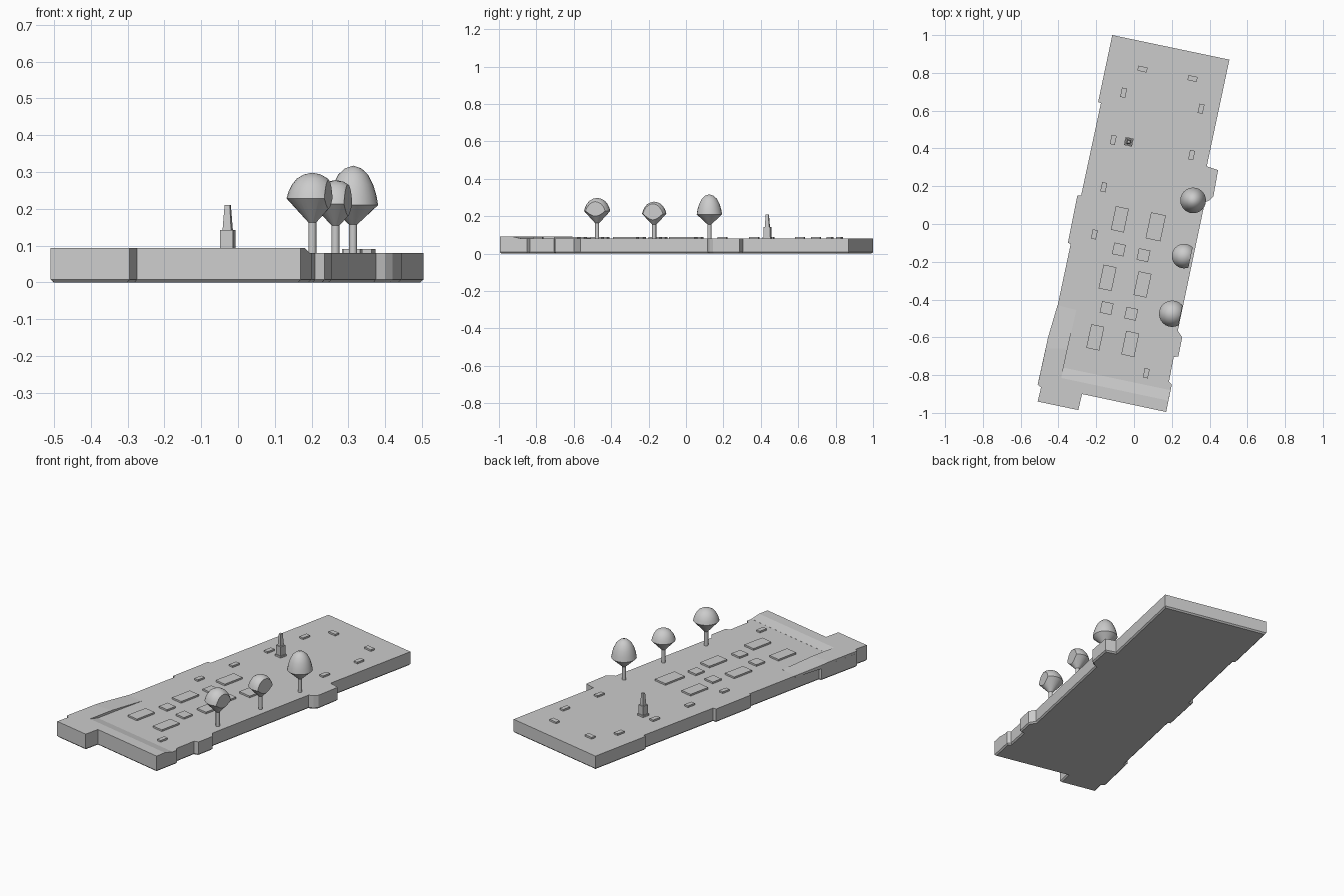
import bpy
import bmesh
import math
from mathutils import Vector, Matrix

if "Cube" in bpy.data.objects:
    bpy.data.objects.remove(bpy.data.objects["Cube"])

TURN = math.radians(-12)      # the whole plaza is turned in plan
DECK = 0.08
ACROSS = Vector((math.cos(TURN), math.sin(TURN), 0))

grey = bpy.data.materials.new("plain grey")
grey.use_nodes = True
TONE = (0.6, 0.6, 0.6, 1)
grey.diffuse_color = TONE
grey.node_tree.nodes["Principled BSDF"].inputs["Base Color"].default_value = TONE


def finish(name, bm, smooth=None):
    bmesh.ops.recalc_face_normals(bm, faces=bm.faces)
    mesh = bpy.data.meshes.new(name)
    bm.to_mesh(mesh)
    bm.free()
    mesh.materials.append(grey)
    obj = bpy.data.objects.new(name, mesh)
    bpy.context.collection.objects.link(obj)
    if smooth:
        bpy.ops.object.select_all(action="DESELECT")
        obj.select_set(True)
        bpy.context.view_layer.objects.active = obj
        bpy.ops.object.shade_smooth_by_angle(angle=math.radians(smooth))
    return obj


def solid(name, tops, bottom, chamfer=0):
    """Upright block from top points (x, y, z), with an optional bottom chamfer."""
    bm = bmesh.new()
    top = [bm.verts.new(p) for p in tops]
    low = [bm.verts.new((x, y, bottom)) for x, y, z in tops]
    bm.faces.new(top)
    base = bm.faces.new(low[::-1])
    for i in range(len(tops)):
        j = (i + 1) % len(tops)
        bm.faces.new((top[i], low[i], low[j], top[j]))
    bmesh.ops.recalc_face_normals(bm, faces=bm.faces)
    if chamfer:
        bmesh.ops.inset_region(bm, faces=[base], thickness=chamfer, use_even_offset=True)
        for v in base.verts:
            v.co.z -= chamfer
    return finish(name, bm)


def block(name, x, y, z, w, d, h, taper=1):
    """Turned box standing at height z, narrowing by taper."""
    bm = bmesh.new()
    bmesh.ops.create_cube(bm, size=1)
    for v in bm.verts:
        k = taper if v.co.z > 0 else 1
        v.co = Vector((v.co.x * w * k, v.co.y * d * k, (v.co.z + 0.5) * h))
    bm.transform(Matrix.Translation((x, y, z)) @ Matrix.Rotation(TURN, 4, "Z"))
    return finish(name, bm)


def lathe(name, x, y, profile, cut=None, sides=24):
    """Turned profile of (radius, z), optionally sliced flat on its outer side."""
    bm = bmesh.new()
    verts = [bm.verts.new((r, 0, z)) for r, z in profile]
    edges = [bm.edges.new(pair) for pair in zip(verts, verts[1:])]
    bmesh.ops.spin(bm, geom=verts + edges, cent=(0, 0, 0), axis=(0, 0, 1),
                   angle=math.tau, steps=sides, use_merge=True)
    bmesh.ops.remove_doubles(bm, verts=bm.verts, dist=0.0005)
    if cut:
        res = bmesh.ops.bisect_plane(bm, geom=bm.verts[:] + bm.edges[:] + bm.faces[:],
                                     plane_co=ACROSS * cut, plane_no=ACROSS,
                                     clear_outer=True)
        rim = [e for e in res["geom_cut"] if isinstance(e, bmesh.types.BMEdge)]
        bmesh.ops.contextual_create(bm, geom=rim)
    bm.transform(Matrix.Translation((x, y, 0)))
    return finish(name, bm, 35)


# Deck slab with stepped outline
outline = [(-0.115, 1.0), (0.505, 0.87), (0.385, 0.305), (0.445, 0.285), (0.42, 0.145),
           (0.40, 0.125), (0.375, 0.115), (0.232, -0.565), (0.255, -0.60), (0.235, -0.70),
           (0.21, -0.705), (0.185, -0.835), (0.20, -0.85), (0.17, -0.995), (-0.275, -0.90),
           (-0.295, -0.985), (-0.51, -0.94), (-0.492, -0.865), (-0.51, -0.85),
           (-0.455, -0.60), (-0.44, -0.60), (-0.335, -0.105), (-0.35, -0.10),
           (-0.30, 0.15), (-0.28, 0.15), (-0.175, 0.64), (-0.19, 0.645)]
solid("deck", [(x, y, DECK) for x, y in outline], 0.008, 0.008)

# Raised terrace along the front and the right-hand flank
HIGH = 0.093
LOW = DECK + 0.0005
solid("front_terrace", [(x, y, HIGH) for x, y in [
    (0.17, -0.995), (0.182, -0.935), (-0.385, -0.815), (-0.505, -0.83), (-0.51, -0.85),
    (-0.492, -0.865), (-0.51, -0.94), (-0.295, -0.985), (-0.275, -0.90)]], 0.07)
solid("front_terrace_slope", [(0.182, -0.935, HIGH), (0.194, -0.88, LOW),
                              (-0.376, -0.76, LOW), (-0.385, -0.815, HIGH)], 0.07)
solid("side_terrace", [(-0.385, -0.815, HIGH), (-0.352, -0.66, HIGH),
                       (-0.468, -0.66, HIGH), (-0.505, -0.83, HIGH)], 0.07)
solid("side_ramp", [(-0.352, -0.66, HIGH), (-0.305, -0.455, LOW),
                    (-0.405, -0.43, LOW), (-0.455, -0.60, 0.09),
                    (-0.468, -0.66, HIGH)], 0.07)

# Planting beds
for x, y, w, d in [(-0.075, 0.025, 0.07, 0.128), (0.115, -0.015, 0.08, 0.14),
                   (-0.14, -0.285, 0.07, 0.128), (0.045, -0.32, 0.07, 0.128),
                   (-0.205, -0.60, 0.07, 0.128), (-0.02, -0.635, 0.07, 0.128)]:
    block("long_bed", x, y, DECK - 0.005, w, d, 0.015)
for x, y in [(-0.08, -0.135), (0.05, -0.165), (-0.145, -0.445), (-0.015, -0.475)]:
    block("square_bed", x, y, DECK - 0.005, 0.062, 0.062, 0.015)

# Benches
for x, y in [(-0.055, 0.695), (-0.11, 0.445), (-0.16, 0.195), (-0.21, -0.055),
             (0.355, 0.61), (0.305, 0.365), (0.065, -0.79)]:
    block("bench", x, y, DECK - 0.005, 0.027, 0.05, 0.015)
for x, y in [(0.045, 0.82), (0.31, 0.77)]:
    block("bench", x, y, DECK - 0.005, 0.05, 0.027, 0.015)

# Monument
MX, MY = -0.028, 0.435
block("monument_step", MX, MY, DECK - 0.005, 0.044, 0.044, 0.015)
block("monument_plinth", MX, MY, DECK, 0.036, 0.036, 0.062)
block("monument_shaft", MX, MY, 0.14, 0.024, 0.024, 0.07, 0.6)

# Trees: trunk, widening crown base, domed top
TREES = [(0.313, 0.125, 0.157, 0.21, 0.317, 0.068, None),
         (0.265, -0.17, 0.155, 0.213, 0.278, 0.065, 0.035),
         (0.202, -0.475, 0.163, 0.228, 0.298, 0.07, 0.045)]
DOME = [(1, 0), (0.93, 0.25), (0.8, 0.52), (0.6, 0.77), (0.33, 0.93), (0, 1)]
for x, y, fork, belt, top, radius, cut in TREES:
    lathe("tree_trunk", x, y, [(0, DECK - 0.01), (0.011, DECK - 0.01),
                               (0.011, fork + 0.005), (0, fork + 0.005)], sides=12)
    crown = [(0, fork), (0.011, fork)]
    crown += [(radius * r, belt + (top - belt) * h) for r, h in DOME]
    lathe("tree_crown", x, y, crown, cut)
